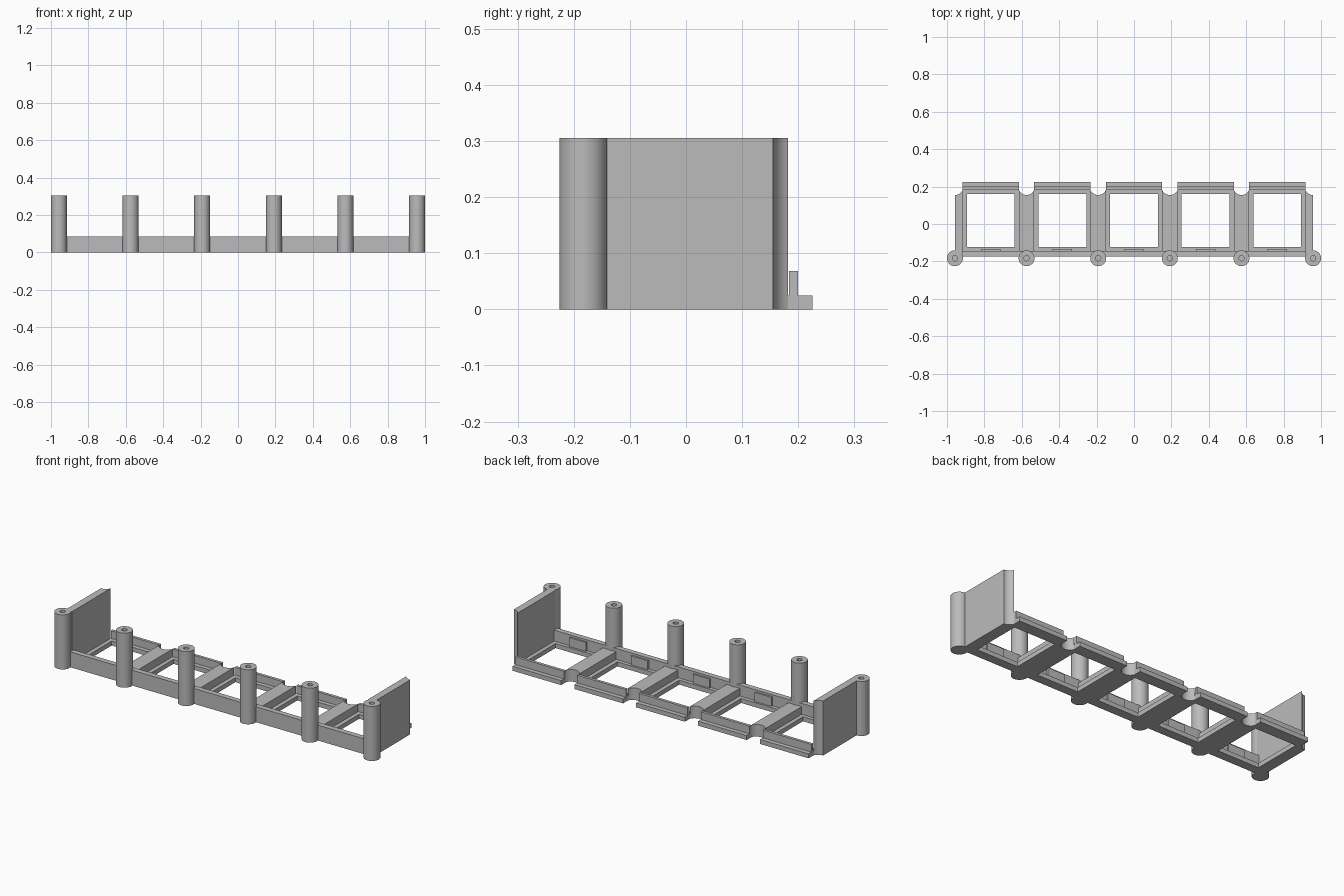
import bpy, bmesh, math

if "Cube" in bpy.data.objects:
    bpy.data.objects.remove(bpy.data.objects["Cube"])

PITCH = 0.383          # spacing between posts
POST_Y, R = -0.183, 0.0425
NOTCH_Y, NOTCH_R = 0.2, 0.045
BAR = 0.041            # half width of a divider bar
POSTS = [(i - 2.5) * PITCH for i in range(6)]
CELLS = [(i - 2) * PITCH for i in range(5)]
HW = PITCH / 2 - BAR   # half width of a bay
LIP = 0.128            # half width of the opening

grey = bpy.data.materials.new("plain grey")
grey.diffuse_color = (0.5, 0.5, 0.5, 1)
grey.use_nodes = True
grey.node_tree.nodes["Principled BSDF"].inputs["Base Color"].default_value = grey.diffuse_color


def finish(name, bm, smooth=False):
    bmesh.ops.recalc_face_normals(bm, faces=bm.faces[:])
    me = bpy.data.meshes.new(name)
    bm.to_mesh(me)
    bm.free()
    me.materials.append(grey)
    ob = bpy.data.objects.new(name, me)
    bpy.context.collection.objects.link(ob)
    if smooth:
        bpy.ops.object.select_all(action='DESELECT')
        ob.select_set(True)
        bpy.context.view_layer.objects.active = ob
        bpy.ops.object.shade_smooth_by_angle(angle=math.radians(35))
    return ob


def prism(name, pts, z0, z1, smooth=False):
    bm = bmesh.new()
    face = bm.faces.new([bm.verts.new((x, y, z0)) for x, y in pts])
    top = bmesh.ops.extrude_face_region(bm, geom=[face], use_keep_orig=True)["geom"]
    for v in top:
        if isinstance(v, bmesh.types.BMVert):
            v.co.z = z1
    return finish(name, bm, smooth)


def box(name, x0, x1, y0, y1, z0, z1):
    return prism(name, [(x0, y0), (x1, y0), (x1, y1), (x0, y1)], z0, z1)


def post(name, cx):
    # Round post with a blind screw hole in the top
    rings = [(R, 0), (R, 0.305), (0.014, 0.305), (0.014, 0.1)]
    n, bm = 48, bmesh.new()
    loops = [[bm.verts.new((cx + r * math.cos(2 * math.pi * k / n),
                            POST_Y + r * math.sin(2 * math.pi * k / n), z))
              for k in range(n)] for r, z in rings]
    for a, b in zip(loops, loops[1:]):
        for k in range(n):
            j = (k + 1) % n
            bm.faces.new((a[k], a[j], b[j], b[k]))
    bm.faces.new(loops[0])
    bm.faces.new(loops[-1])
    finish(name, bm, True)


def notched_bar(name, cx, xa, xb, y0, z1):
    # Bar whose rear end is hollowed to receive a neighbouring post
    pts = [(cx + xa, y0), (cx + xb, y0)]
    for k in range(17):
        x = xb + (xa - xb) * k / 16
        pts.append((cx + x, NOTCH_Y - math.sqrt(NOTCH_R ** 2 - x * x)))
    prism(name, pts, 0, z1, True)


# Posts, with dividers between the bays and tall plates at both ends
for i, px in enumerate(POSTS):
    post(f"post_{i + 1}", px)
    if i == 0:
        notched_bar("left_end_plate", px, 0, BAR, -0.16, 0.305)
    elif i == 5:
        notched_bar("right_end_plate", px, -BAR, 0, -0.16, 0.305)
    else:
        notched_bar(f"divider_{i}", px, -BAR, BAR, -0.16, 0.068)

# Front wall running through all posts
box("front_wall", POSTS[0], POSTS[-1], -0.174, -0.144, 0, 0.086)

# Bays: low lip around each opening, rear wall, rear tab and front catch
for i, cx in enumerate(CELLS):
    n = i + 1
    for side, s in (("left", -1), ("right", 1)):
        a, b = sorted((cx + s * LIP, cx + s * HW))
        box(f"{side}_lip_{n}", a, b, -0.144, 0.184, 0, 0.025)
    box(f"front_lip_{n}", cx - LIP, cx + LIP, -0.144, -0.123, 0, 0.025)
    box(f"rear_lip_{n}", cx - LIP, cx + LIP, 0.16, 0.184, 0, 0.025)
    box(f"rear_wall_{n}", cx - HW, cx + HW, 0.184, 0.2, 0, 0.068)
    box(f"rear_tab_{n}", cx - HW, cx + HW, 0.2, 0.225, 0, 0.025)
    box(f"front_catch_{n}", cx - 0.052, cx + 0.052, -0.144, -0.134, 0.025, 0.075)
